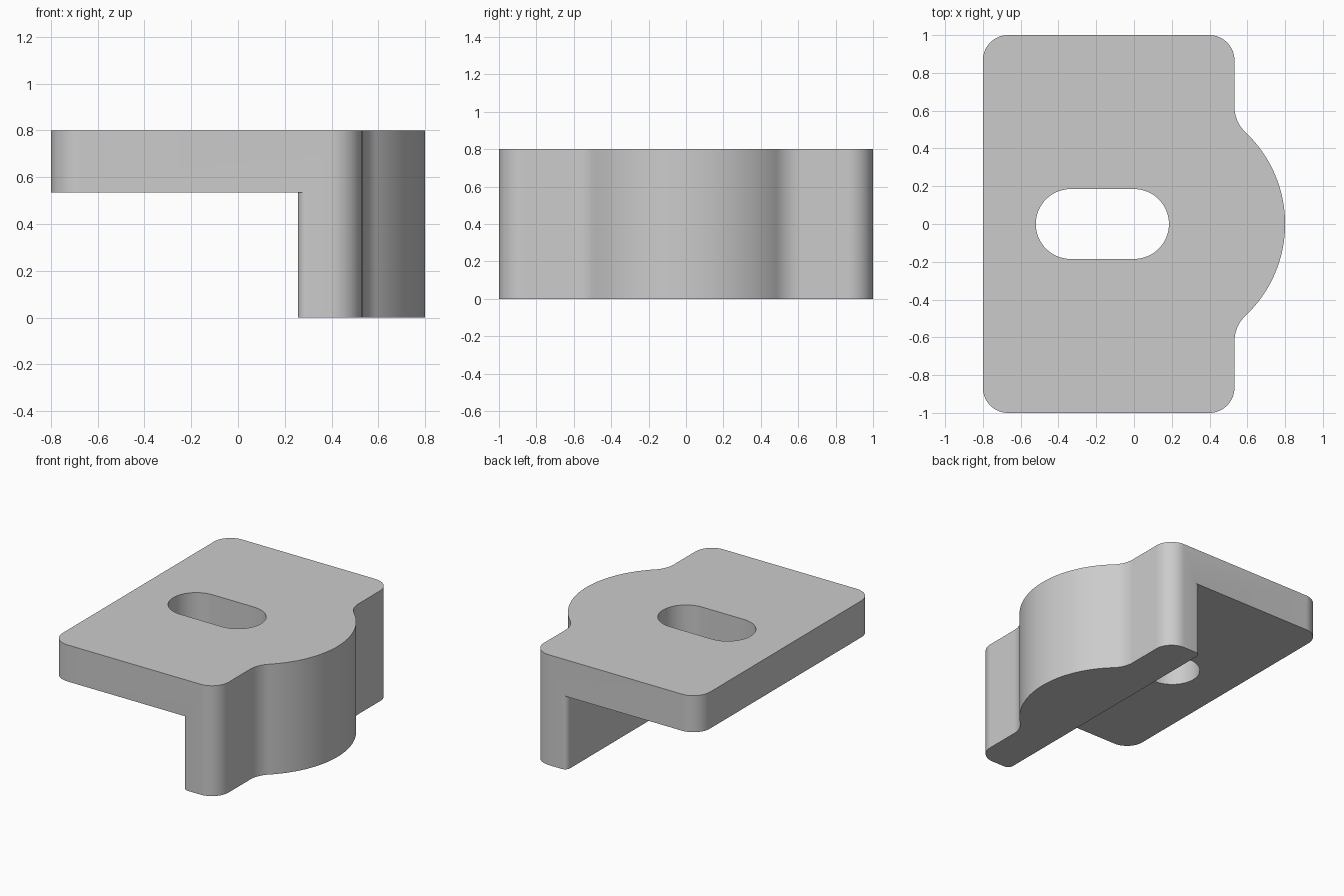
import bpy
import bmesh
from math import atan2, cos, sin, pi, radians, sqrt

if "Cube" in bpy.data.objects:
    bpy.data.objects.remove(bpy.data.objects["Cube"], do_unlink=True)

grey = bpy.data.materials.new("plain grey")
grey.use_nodes = True
grey.diffuse_color = (0.6, 0.6, 0.6, 1)
grey.node_tree.nodes["Principled BSDF"].inputs["Base Color"].default_value = (0.6, 0.6, 0.6, 1)


def arc(cx, cy, r, start, end, steps=16):
    angles = [start + (end - start) * i / steps for i in range(steps + 1)]
    return [(cx + r * cos(a), cy + r * sin(a)) for a in angles]


def mirrored(half):
    """Complete a closed outline by reflecting the half with y >= 0."""
    return half + [(x, -y) for x, y in reversed(half) if y > 1e-6]


def prism(name, outline, bottom, top):
    bm = bmesh.new()
    face = bm.faces.new([bm.verts.new((x, y, bottom)) for x, y in outline])
    result = bmesh.ops.extrude_face_region(bm, geom=[face])
    verts = [v for v in result["geom"] if isinstance(v, bmesh.types.BMVert)]
    bmesh.ops.translate(bm, verts=verts, vec=(0, 0, top - bottom))
    bmesh.ops.recalc_face_normals(bm, faces=bm.faces)
    mesh = bpy.data.meshes.new(name)
    bm.to_mesh(mesh)
    bm.free()
    mesh.materials.append(grey)
    obj = bpy.data.objects.new(name, mesh)
    bpy.context.collection.objects.link(obj)
    return obj


left, edge, nose = -0.8, 0.532, 0.8
height, underside, wall_inner = 0.8, 0.535, 0.257
corner, blend, bulge = 0.133, 0.186, 0.667

# Bracket outline: bulged nose, concave blend, rounded corners
bulge_x = nose - bulge
blend_x = edge + blend
blend_y = sqrt((bulge + blend) ** 2 - (blend_x - bulge_x) ** 2)
meet = atan2(blend_y, blend_x - bulge_x)
half = arc(bulge_x, 0, bulge, 0, meet, 32)
half += arc(blend_x, blend_y, blend, meet + pi, pi)[1:]
half += arc(edge - corner, 1 - corner, corner, 0, pi / 2)
half += arc(left + corner, 1 - corner, corner, pi / 2, pi)
bracket = prism("bracket", mirrored(half), 0, height)

# Space below the plate, leaving a wall with small rounded inner corners
small = 0.04
space = [(-1, 1.2), (wall_inner + small, 1.2)]
space += arc(wall_inner + small, 1 - small, small, pi / 2, pi, 8)
under_cutter = prism("under_cutter", mirrored(space), -0.2, underside)

# Rounded slot through the plate
slot_r = 0.185
slot = arc(0, 0, slot_r, -pi / 2, pi / 2, 32) + arc(-0.335, 0, slot_r, pi / 2, 3 * pi / 2, 32)
slot_cutter = prism("slot_cutter", slot, 0.3, 1)

for cutter in (under_cutter, slot_cutter):
    cut = bracket.modifiers.new(cutter.name, "BOOLEAN")
    cut.operation = "DIFFERENCE"
    cut.solver = "EXACT"
    cut.object = cutter
    cutter.hide_render = True
    cutter.hide_set(True)

# Apply the cuts and smooth the curved sides
bpy.ops.object.select_all(action="DESELECT")
bracket.select_set(True)
bpy.context.view_layer.objects.active = bracket
for name in [m.name for m in bracket.modifiers]:
    bpy.ops.object.modifier_apply(modifier=name)
for cutter in (under_cutter, slot_cutter):
    bpy.data.objects.remove(cutter, do_unlink=True)
bpy.ops.object.shade_smooth_by_angle(angle=radians(30))
